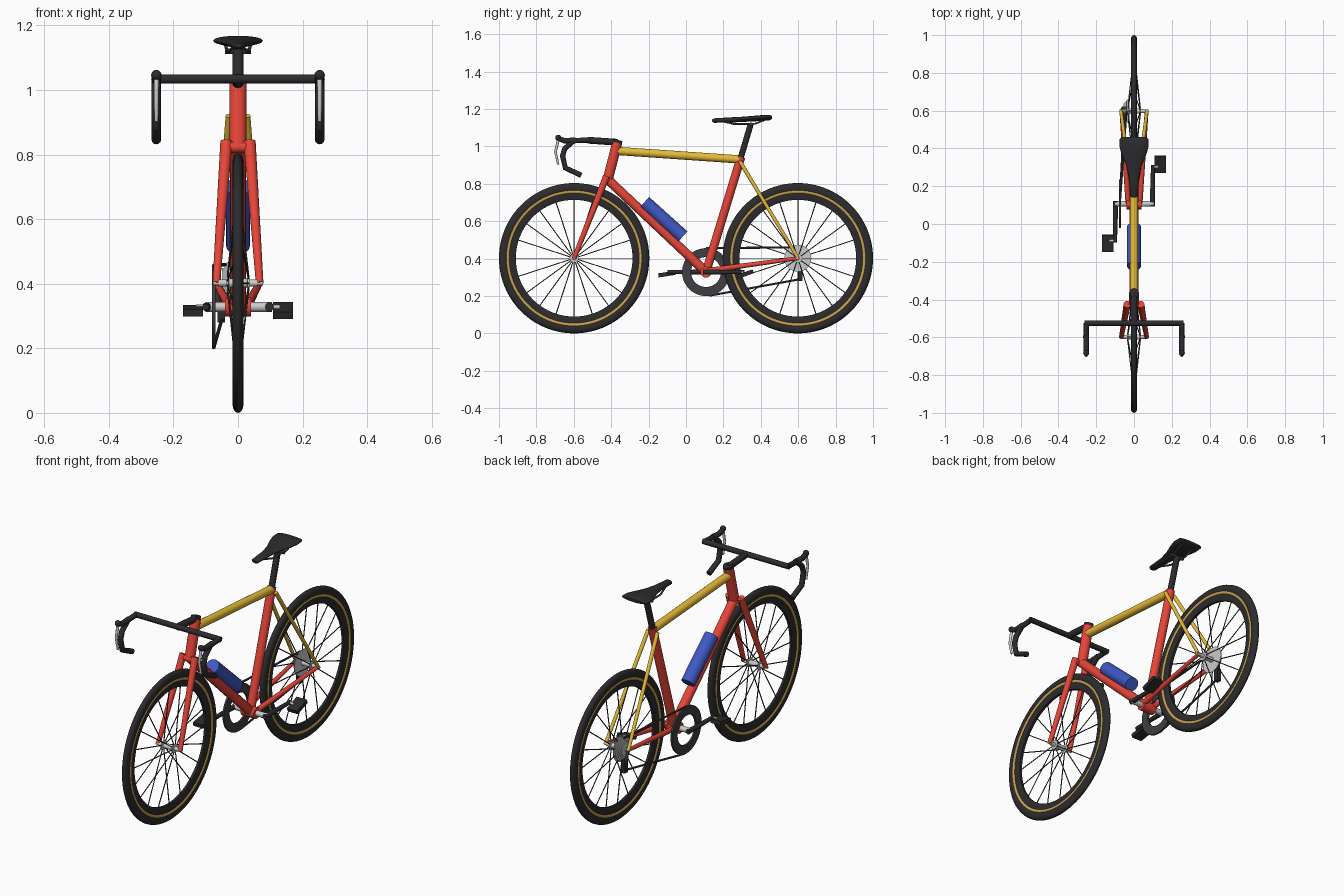
import bpy, bmesh
from math import pi, sin, cos, radians
from mathutils import Vector

if "Cube" in bpy.data.objects:
    bpy.data.objects.remove(bpy.data.objects["Cube"])


def material(name, rgb):
    m = bpy.data.materials.new(name)
    m.diffuse_color = (*rgb, 1)
    m.use_nodes = True
    m.node_tree.nodes["Principled BSDF"].inputs["Base Color"].default_value = m.diffuse_color
    return m


RED = material("red", (0.80, 0.06, 0.04))
YELLOW = material("yellow", (0.80, 0.50, 0.04))
BLACK = material("black", (0.025, 0.025, 0.027))
DARK = material("dark", (0.05, 0.05, 0.055))
TAN = material("tan", (0.58, 0.36, 0.08))
SILVER = material("silver", (0.60, 0.60, 0.62))
BLUE = material("blue", (0.05, 0.10, 0.55))


def finish(ob, mat):
    bpy.ops.object.select_all(action='DESELECT')
    ob.select_set(True)
    bpy.context.view_layer.objects.active = ob
    if ob.type == 'CURVE':
        bpy.ops.object.convert(target='MESH')
        ob = bpy.context.object
    bpy.ops.object.shade_smooth_by_angle(angle=radians(40))
    ob.data.materials.clear()
    ob.data.materials.append(mat)
    return ob


def tubes(name, paths, r, mat, r2=None, sides=4):
    """Round tubes along point paths, tapering from r to r2."""
    cu = bpy.data.curves.new(name, 'CURVE')
    cu.dimensions = '3D'
    cu.bevel_depth = r
    cu.bevel_resolution = sides
    cu.use_fill_caps = True
    for pts in paths:
        s = cu.splines.new('POLY')
        s.points.add(len(pts) - 1)
        for i, (p, co) in enumerate(zip(s.points, pts)):
            p.co = (*co, 1)
            p.radius = 1 + ((r2 or r) / r - 1) * i / (len(pts) - 1)
    ob = bpy.data.objects.new(name, cu)
    bpy.context.collection.objects.link(ob)
    return finish(ob, mat)


def mesh_object(name, bm, mat):
    bmesh.ops.recalc_face_normals(bm, faces=bm.faces)
    me = bpy.data.meshes.new(name)
    bm.to_mesh(me)
    bm.free()
    ob = bpy.data.objects.new(name, me)
    bpy.context.collection.objects.link(ob)
    return finish(ob, mat)


def lathe(name, profile, centre, mat, steps=64):
    """Spin a closed (x, radius) profile around the x axis."""
    bm = bmesh.new()
    rings = [[bm.verts.new((centre[0] + x, centre[1] + r * cos(a), centre[2] + r * sin(a)))
              for x, r in profile] for a in (2 * pi * i / steps for i in range(steps))]
    n = len(profile)
    for i in range(steps):
        a, b = rings[i], rings[(i + 1) % steps]
        for j in range(n):
            k = (j + 1) % n
            bm.faces.new((a[j], a[k], b[k], b[j]))
    return mesh_object(name, bm, mat)


def box(name, centre, size, mat, tilt=0):
    bpy.ops.mesh.primitive_cube_add(size=1, location=centre, rotation=(tilt, 0, 0))
    ob = bpy.context.object
    ob.name = name
    ob.scale = size
    ob.data.materials.append(mat)
    bev = ob.modifiers.new("edges", 'BEVEL')
    bev.width = 0.003
    return ob


def oval(r, dx, dr, n=16):
    return [(dx * cos(2 * pi * i / n), r + dr * sin(2 * pi * i / n)) for i in range(n)]


# Wheels: tyre, tan side wall, rim, hub and spokes
FRONT, REAR = (0, -0.598, 0.402), (0, 0.598, 0.402)
for label, c in (("front", FRONT), ("rear", REAR)):
    lathe(label + "_tyre", oval(0.375, 0.017, 0.027), c, BLACK, 80)
    lathe(label + "_side_wall", oval(0.3565, 0.0162, 0.014), c, TAN, 80)
    lathe(label + "_rim", [(-0.012, 0.35), (0.012, 0.35), (0.013, 0.335), (0.007, 0.312),
                           (-0.007, 0.312), (-0.013, 0.335)], c, BLACK, 80)
    lathe(label + "_hub", [(-0.06, 0.001), (-0.06, 0.011), (-0.036, 0.011), (-0.036, 0.024),
                           (-0.03, 0.024), (-0.028, 0.014), (0.028, 0.014), (0.03, 0.024),
                           (0.036, 0.024), (0.036, 0.011), (0.06, 0.011), (0.06, 0.001)],
          c, SILVER, 24)
    paths = []
    for i in range(20):
        a, s = 2 * pi * i / 20, (-1) ** i
        paths.append([(s * 0.033, c[1] + 0.02 * cos(a), c[2] + 0.02 * sin(a)),
                      (0, c[1] + 0.316 * cos(a), c[2] + 0.316 * sin(a))])
    tubes(label + "_spokes", paths, 0.0028, DARK, sides=1)
    tubes(label + "_axle", [[(-0.078, c[1], c[2]), (0.078, c[1], c[2])]], 0.007, SILVER)

# Frame main tubes
BB = (0, 0.107, 0.328)
SEAT_TOP = (0, 0.29, 0.93)
tubes("head_tube", [[(0, -0.42, 0.815), (0, -0.368, 1.02)]], 0.027, RED, sides=6)
tubes("head_cap", [[(0, -0.368, 1.018), (0, -0.364, 1.034)]], 0.025, BLACK, sides=6)
tubes("top_tube", [[(0, -0.375, 0.976), SEAT_TOP]], 0.022, YELLOW, sides=6)
tubes("down_tube", [[(0, -0.415, 0.82), BB]], 0.025, RED, sides=6)
tubes("seat_tube", [[BB, (0, 0.294, 0.943)]], 0.023, RED, sides=6)
tubes("bottom_bracket_shell", [[(-0.04, BB[1], BB[2]), (0.04, BB[1], BB[2])]], 0.03, RED, sides=6)

# Fork, seat stays and chain stays, both sides
both = (-1, 1)
tubes("fork_blades", [[(s * 0.036, -0.425, 0.84), (s * 0.067, -0.598, 0.402)] for s in both],
      0.019, RED, 0.012, 5)
tubes("fork_crown", [[(-0.04, -0.427, 0.823), (0.04, -0.427, 0.823)]], 0.018, RED)
tubes("seat_stays", [[(s * 0.028, 0.288, 0.92), (s * 0.069, 0.598, 0.405)] for s in both],
      0.0105, YELLOW, 0.009)
tubes("chain_stays", [[(s * 0.03, 0.11, 0.335), (s * 0.067, 0.598, 0.402)] for s in both],
      0.015, RED, 0.010)

# Seat post, rails and clamp
tubes("seat_post", [[SEAT_TOP, (0, 0.347, 1.122)]], 0.0165, BLACK, sides=5)
tubes("saddle_rails", [[(s * 0.012, 0.19, 1.135), (s * 0.028, 0.26, 1.119),
                        (s * 0.034, 0.37, 1.121), (s * 0.04, 0.43, 1.145)] for s in both],
      0.005, DARK)
tubes("saddle_clamp", [[(-0.04, 0.347, 1.12), (0.04, 0.347, 1.12)]], 0.009, DARK)

# Saddle lofted from flat rounded sections: y, half width, middle height, half thickness
bm = bmesh.new()
loops = []
for y, w, z, t in ((0.14, 0.012, 1.138, 0.006), (0.15, 0.021, 1.138, 0.012),
                   (0.25, 0.027, 1.142, 0.014), (0.31, 0.042, 1.145, 0.014),
                   (0.37, 0.066, 1.149, 0.015), (0.41, 0.077, 1.152, 0.016),
                   (0.45, 0.076, 1.154, 0.014), (0.46, 0.066, 1.155, 0.007)):
    loops.append([bm.verts.new((w * cos(a), y, z + t * sin(a)))
                  for a in (2 * pi * i / 20 for i in range(20))])
for a, b in zip(loops, loops[1:]):
    for i in range(20):
        j = (i + 1) % 20
        bm.faces.new((a[i], a[j], b[j], b[i]))
bm.faces.new(loops[0])
bm.faces.new(loops[-1])
mesh_object("saddle", bm, BLACK)

# Stem, drop handlebar, hoods and brake levers
tubes("stem", [[(0, -0.366, 1.022), (0, -0.525, 1.033)]], 0.018, BLACK)
drop = [(-0.525, 1.034), (-0.60, 1.03), (-0.648, 0.988), (-0.66, 0.95), (-0.645, 0.885), (-0.56, 0.845)]
tubes("handlebar_top", [[(-0.262, -0.525, 1.034), (0.262, -0.525, 1.034)]], 0.0145, BLACK)
tubes("handlebar_drops", [[(s * 0.253, y, z) for y, z in drop] for s in both], 0.0145, BLACK)
tubes("brake_hoods", [[(s * 0.253, -0.59, 1.032), (s * 0.253, -0.65, 1.03), (s * 0.253, -0.685, 1.043)]
                      for s in both], 0.016, BLACK, 0.013)
for s in both:
    bpy.ops.mesh.primitive_uv_sphere_add(segments=16, ring_count=10, radius=0.016,
                                         location=(s * 0.253, -0.683, 1.046))
    bpy.context.object.name = "hood_tip"
    finish(bpy.context.object, BLACK)
tubes("brake_levers", [[(s * 0.253, -0.682, 1.04), (s * 0.253, -0.698, 0.97), (s * 0.253, -0.683, 0.903)]
                       for s in both], 0.008, SILVER, 0.006)

# Bottle above the down tube
tubes("bottle", [[(0, -0.222, 0.702), (0, -0.017, 0.518)]], 0.037, BLUE, sides=8)

# Crankset, chainring and pedals
tubes("crank_axle", [[(-0.1, BB[1], BB[2]), (0.105, BB[1], BB[2])]], 0.015, SILVER)
lathe("chainring", [(-0.005, 0.08), (-0.005, 0.128), (0.005, 0.128), (0.005, 0.08)],
      (-0.075, BB[1], BB[2]), DARK, 48)
for s, label in ((1, "right"), (-1, "left")):
    end = BB[1] + s * 0.195
    tubes(label + "_crank", [[(s * 0.097, BB[1] - s * 0.015, BB[2]), (s * 0.1, end + s * 0.01, BB[2])]],
          0.014, BLACK, 0.010)
    tubes(label + "_pedal_axle", [[(s * 0.095, end, BB[2]), (s * 0.13, end, BB[2])]], 0.007, SILVER)
    box(label + "_pedal", (s * 0.139, end + s * 0.015, BB[2] - 0.011), (0.062, 0.09, 0.022), BLACK,
        radians(20 if s > 0 else 9))

# Cassette, chain and derailleur
steps = [(-0.026, 0.072), (-0.033, 0.064), (-0.040, 0.055), (-0.047, 0.047), (-0.054, 0.039)]
for i, (x, r) in enumerate(steps):
    lathe("sprocket_%d" % (i + 1), [(-0.002, 0.012), (-0.002, r), (0.002, r), (0.002, 0.012)],
          (x, REAR[1], REAR[2]), SILVER, 36)
tubes("chain", [[(-0.075, 0.107, 0.457), (-0.04, 0.598, 0.459)],
                [(-0.075, 0.125, 0.202), (-0.05, 0.61, 0.29)]], 0.0055, DARK, sides=2)
tubes("derailleur_hanger", [[(-0.066, 0.598, 0.40), (-0.06, 0.612, 0.33)]], 0.008, DARK)
box("derailleur_cage", (-0.052, 0.61, 0.315), (0.024, 0.026, 0.07), BLACK)
